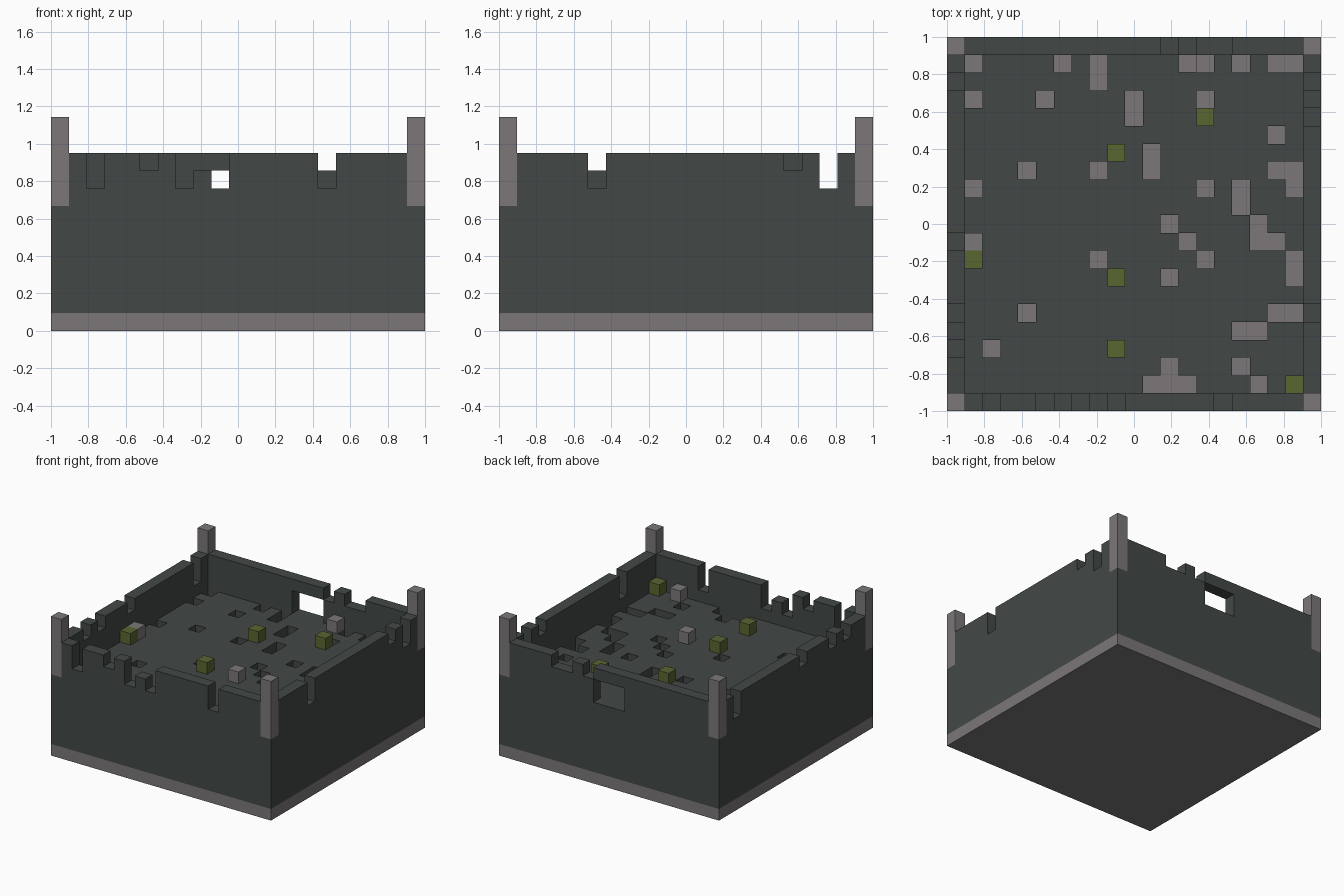
import bpy
import bmesh
from mathutils import Vector

cube = bpy.data.objects.get("Cube")
if cube:
    bpy.data.objects.remove(cube, do_unlink=True)

HALF = 10                     # cells from the centre to the wall
UNIT = 2 / (2 * HALF + 1)     # size of one block
FLOOR, WALL, PILLAR = 7, 10, 12   # heights in blocks

# Floor plan from back to front: o = pit, s = stone block, m = mossy block
PLAN = [
    "o....o.o....so.o.oo",
    ".......o...........",
    "o...o....o...o.....",
    ".........o...m.....",
    ".................o.",
    "........m.o........",
    "...o...o..o......oo",
    "o............o.o..o",
    "...............o...",
    "...........o....o..",
    "s...........o...oo.",
    "m......o.....o....o",
    "........m..s......o",
    "...................",
    "...o.............oo",
    "...............oo..",
    ".o......m..........",
    "...........o...o...",
    "..........ooo...s.m",
]

# Broken wall tops: position along the wall -> remaining height
FRONT = {-8: 8, -5: 9, -3: 8, -2: 9, -1: 8, 5: 8}
BACK = {2: 9, 4: 9, 5: 9}
PLUS_X = {8: 8, 6: 9, -5: 8}
MINUS_X = {8: 8, -1: 9, -5: 9, -7: 9}


def material(name, rgb):
    mat = bpy.data.materials.new(name)
    mat.use_nodes = True
    mat.diffuse_color = (*rgb, 1)
    mat.node_tree.nodes["Principled BSDF"].inputs["Base Color"].default_value = (*rgb, 1)
    return mat


stone = material("grey stone", (0.2, 0.185, 0.192))
dark = material("dark slate", (0.055, 0.065, 0.063))
moss = material("mossy green", (0.1, 0.132, 0.031))


def column(x, y, bottom, top):
    return {(x, y, z) for z in range(bottom, top)}


span = range(-HALF, HALF + 1)
inner = range(-HALF + 1, HALF)

# Base slab
base = {(x, y, 0) for x in span for y in span}

# Four corner pillars on top of the wall corners
corners = [(x, y) for x in (-HALF, HALF) for y in (-HALF, HALF)]
pillars = set()
walls = set()
for x, y in corners:
    pillars |= column(x, y, FLOOR, PILLAR)
    walls |= column(x, y, 1, FLOOR)

# Outer walls with broken tops and a window in the back
for i in inner:
    walls |= column(i, -HALF, 1, FRONT.get(i, WALL))
    walls |= column(i, HALF, 1, BACK.get(i, WALL))
    walls |= column(HALF, i, 1, PLUS_X.get(i, WALL))
    walls |= column(-HALF, i, 1, MINUS_X.get(i, WALL))
for x in (-1, 0, 1):
    walls -= column(x, HALF, FLOOR, FLOOR + 2)

# Raised floor with pits, and loose blocks lying on it
floor, stone_blocks, mossy_blocks = set(), set(), set()
for row, line in enumerate(PLAN):
    for col, mark in enumerate(line):
        x, y = col - HALF + 1, HALF - 1 - row
        if mark != "o":
            floor |= column(x, y, 1, FLOOR)
        if mark == "s":
            stone_blocks.add((x, y, FLOOR))
        elif mark == "m":
            mossy_blocks.add((x, y, FLOOR))

parts = {
    "base_slab": (base, stone),
    "outer_walls": (walls, dark),
    "raised_floor": (floor, dark),
    "corner_pillars": (pillars, stone),
    "loose_stone_blocks": (stone_blocks, stone),
    "mossy_blocks": (mossy_blocks, moss),
}
solid = set().union(*(cells for cells, _ in parts.values()))


def build(name, cells, mat):
    """Make the exposed block faces of one part."""
    bm = bmesh.new()
    for cell in sorted(cells):
        centre = Vector(cell) + Vector((0, 0, 0.5))
        for axis in range(3):
            for sign in (-1, 1):
                normal = Vector((0, 0, 0))
                normal[axis] = sign
                if tuple(int(c + n) for c, n in zip(cell, normal)) in solid:
                    continue
                u = Vector((0, 0, 0))
                u[(axis + 1) % 3] = 0.5
                v = normal.cross(u)
                mid = centre + normal / 2
                ring = (mid - u - v, mid + u - v, mid + u + v, mid - u + v)
                bm.faces.new([bm.verts.new(p * UNIT) for p in ring])
    bmesh.ops.remove_doubles(bm, verts=bm.verts, dist=UNIT / 100)
    mesh = bpy.data.meshes.new(name)
    bm.to_mesh(mesh)
    bm.free()
    mesh.materials.append(mat)
    bpy.context.collection.objects.link(bpy.data.objects.new(name, mesh))


for name, (cells, mat) in parts.items():
    build(name, cells, mat)
